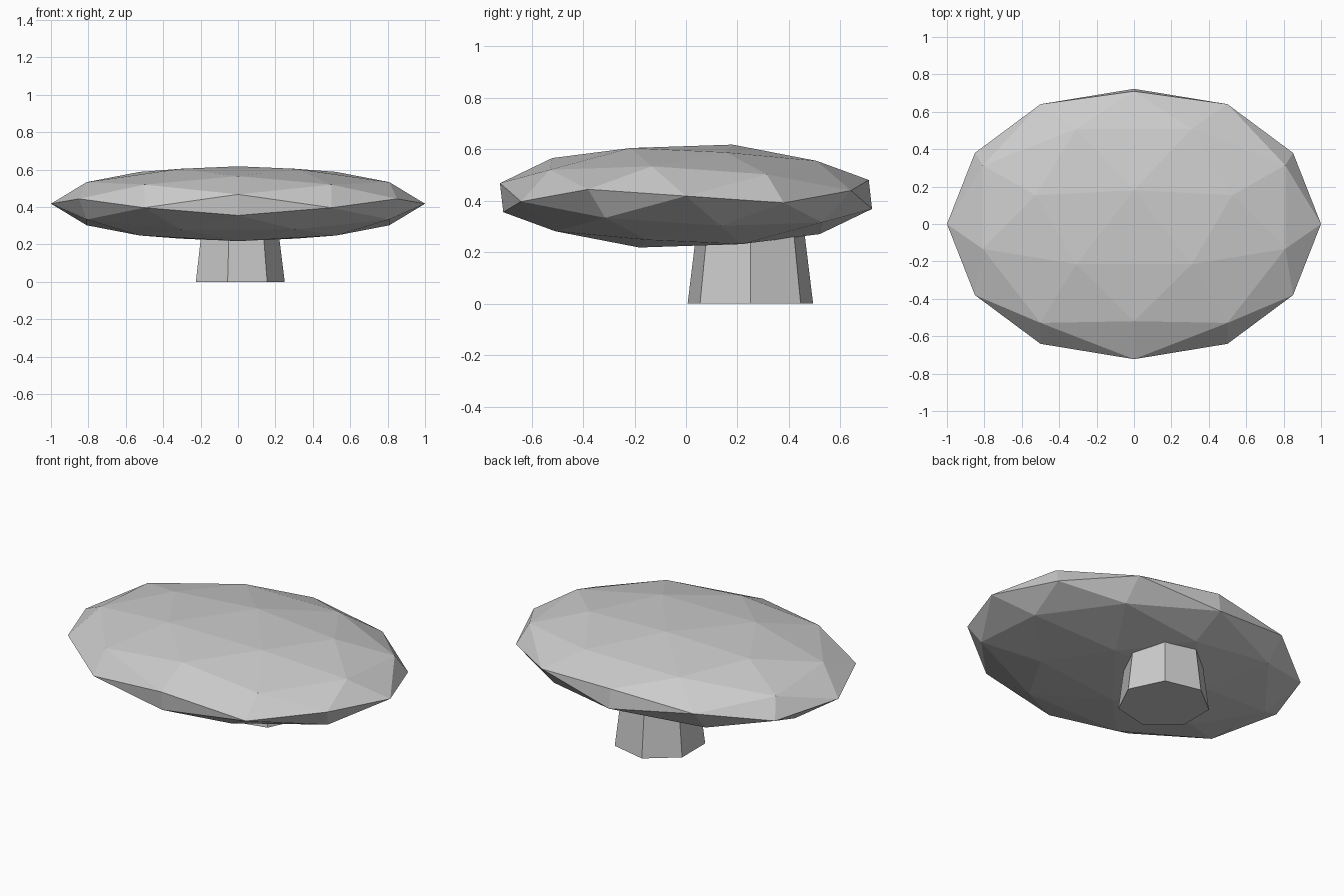
import bpy, bmesh, math
from mathutils import Matrix, Vector

if "Cube" in bpy.data.objects:
    bpy.data.objects.remove(bpy.data.objects["Cube"])


def make_object(name, bm):
    bmesh.ops.recalc_face_normals(bm, faces=bm.faces)
    mesh = bpy.data.meshes.new(name)
    bm.to_mesh(mesh)
    bm.free()
    obj = bpy.data.objects.new(name, mesh)
    bpy.context.collection.objects.link(obj)
    return obj


# Cap: faceted icosphere, rolled about x, then flattened
bm = bmesh.new()
bmesh.ops.create_icosphere(bm, subdivisions=2, radius=1.0)
phi = (1 + math.sqrt(5)) / 2
roll = math.atan(phi) - 0.245          # edge-aligned pose plus a slight tilt
turn = Matrix.Rotation(roll, 4, 'X') @ Matrix.Rotation(-math.pi / 2, 4, 'Z')
flatten = Matrix.Diagonal((1.0, 0.745, 0.206, 1.0))
bm.transform(Matrix.Translation((0, 0, 0.418)) @ flatten @ turn)
make_object("cap", bm)

# Stem: seven-sided tapered post, set towards the back, one corner facing +x
SIDES = 7
bm = bmesh.new()
rings = []
for radius, z in ((0.25, 0.0), (0.2, 0.4)):
    rings.append([bm.verts.new(Vector((radius * math.cos(math.tau * i / SIDES),
                                       0.25 + radius * math.sin(math.tau * i / SIDES), z)))
                  for i in range(SIDES)])
low, high = rings
for i in range(SIDES):
    j = (i + 1) % SIDES
    bm.faces.new((low[i], low[j], high[j], high[i]))
bm.faces.new(low[::-1])
bm.faces.new(high)
make_object("stem", bm)
